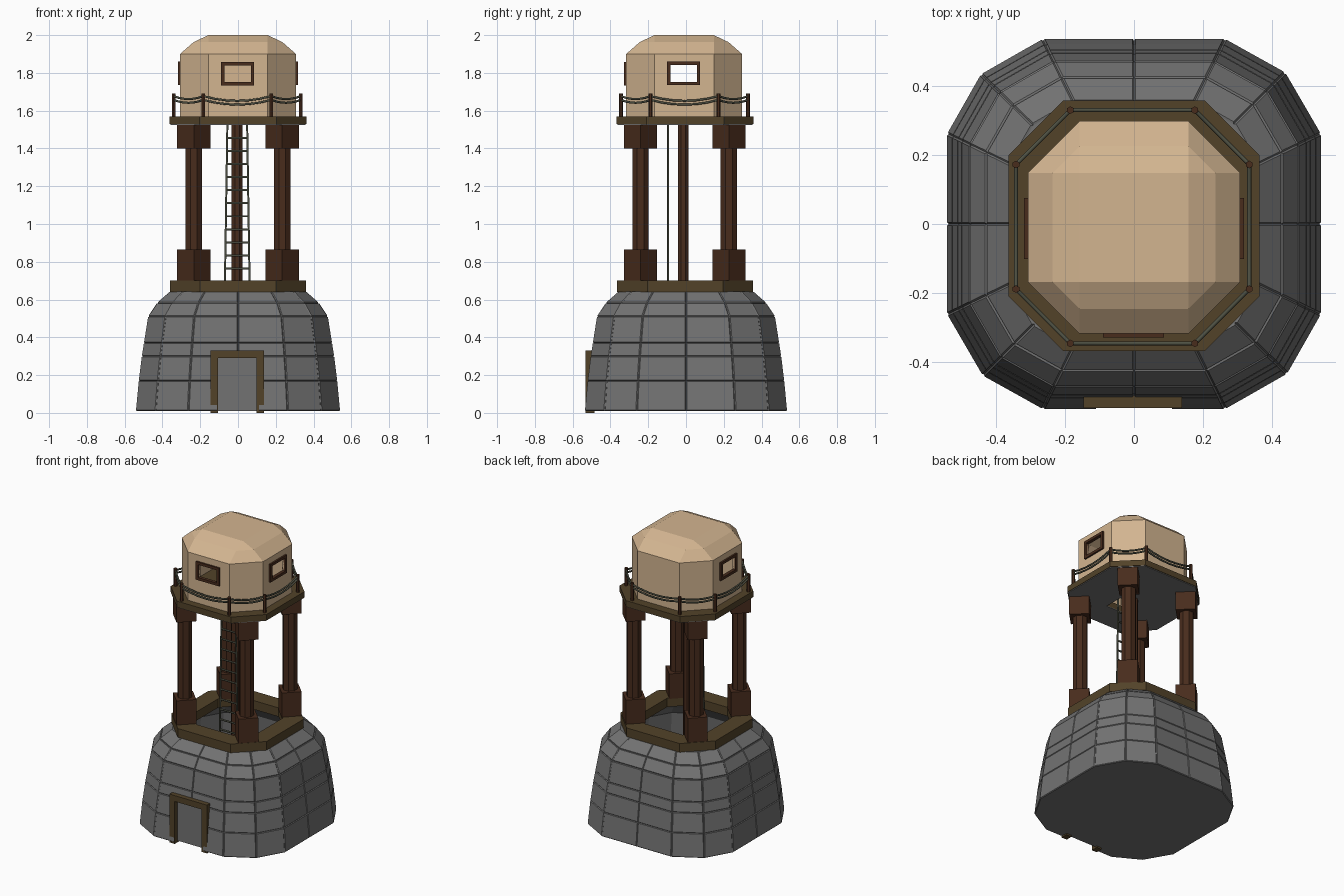
import bpy, bmesh
from math import pi
from mathutils import Matrix, Vector

if "Cube" in bpy.data.objects:
    bpy.data.objects.remove(bpy.data.objects["Cube"])


def mat(name, rgb):
    m = bpy.data.materials.new(name)
    m.diffuse_color = (*rgb, 1)
    m.use_nodes = True
    m.node_tree.nodes["Principled BSDF"].inputs["Base Color"].default_value = m.diffuse_color
    return m


STONE = mat("stone", (0.17, 0.17, 0.17))
PLASTER = mat("plaster", (0.65, 0.46, 0.28))
DARK = mat("dark_wood", (0.065, 0.025, 0.012))
OLIVE = mat("olive_wood", (0.085, 0.055, 0.022))
ROPE = mat("rope", (0.075, 0.08, 0.055))


def finish(name, bm, m):
    bmesh.ops.recalc_face_normals(bm, faces=bm.faces)
    me = bpy.data.meshes.new(name)
    bm.to_mesh(me)
    bm.free()
    ob = bpy.data.objects.new(name, me)
    bpy.context.collection.objects.link(ob)
    if m:
        me.materials.append(m)
    return ob


def octo(a, c, z, oy=-0.005):
    """Square of half width a with corners cut back to c."""
    pts = [(a, -c), (a, c), (c, a), (-c, a), (-a, c), (-a, -c), (-c, -a), (c, -a)]
    return [Vector((x, y + oy, z)) for x, y in pts]


def loft(rings, cap0=True, cap1=True, closed=False):
    bm = bmesh.new()
    vs = [[bm.verts.new(p) for p in r] for r in rings]
    n = len(vs[0])
    for a, b in zip(vs, vs[1:] + (vs[:1] if closed else [])):
        for i in range(n):
            j = (i + 1) % n
            bm.faces.new((a[i], a[j], b[j], b[i]))
    if cap0 and not closed:
        bm.faces.new(vs[0])
    if cap1 and not closed:
        bm.faces.new(vs[-1])
    bmesh.ops.remove_doubles(bm, verts=bm.verts, dist=1e-5)
    return bm


def box(name, x0, x1, y0, y1, z0, z1, m=None):
    bm = bmesh.new()
    bmesh.ops.create_cube(bm, size=1)
    bmesh.ops.scale(bm, vec=(x1 - x0, y1 - y0, z1 - z0), verts=bm.verts)
    bmesh.ops.translate(bm, vec=((x0 + x1) / 2, (y0 + y1) / 2, (z0 + z1) / 2), verts=bm.verts)
    return finish(name, bm, m)


def prism(name, x, y, z0, z1, r, sides, m, turn=0.0):
    bm = bmesh.new()
    bmesh.ops.create_cone(bm, cap_ends=True, segments=sides, radius1=r, radius2=r, depth=z1 - z0,
                          matrix=Matrix.Translation((x, y, (z0 + z1) / 2)) @ Matrix.Rotation(turn, 4, 'Z'))
    return finish(name, bm, m)


def wires(name, paths, r, m):
    cu = bpy.data.curves.new(name, 'CURVE')
    cu.dimensions = '3D'
    cu.bevel_depth = r
    cu.bevel_resolution = 1
    cu.use_fill_caps = True
    for pts in paths:
        s = cu.splines.new('POLY')
        s.points.add(len(pts) - 1)
        for p, q in zip(s.points, pts):
            p.co = (*q, 1)
    cu.materials.append(m)
    bpy.context.collection.objects.link(bpy.data.objects.new(name, cu))


def cut(ob, cutters, thickness=0):
    """Optional shell thickness, then carve the cutters out and drop them."""
    if thickness:
        s = ob.modifiers.new("shell", 'SOLIDIFY')
        s.thickness, s.offset = thickness, -1
    for c in cutters:
        b = ob.modifiers.new("cut", 'BOOLEAN')
        b.operation, b.object, b.solver = 'DIFFERENCE', c, 'EXACT'
    dg = bpy.context.evaluated_depsgraph_get()
    me = bpy.data.meshes.new_from_object(ob.evaluated_get(dg))
    ob.modifiers.clear()
    ob.data = me
    for c in cutters:
        bpy.data.objects.remove(c)


# stone base: hollow, sixteen columns of raised blocks, door recess
quarter = [(1, 0), (1, 0.49), (0.81, 0.82), (0.49, 1)]
outline = quarter + [(-y, x) for x, y in quarter]
outline += [(-x, -y) for x, y in outline]
profile = [(0.01, 0.53), (0.17, 0.515), (0.30, 0.499), (0.37, 0.488), (0.51, 0.466), (0.58, 0.42), (0.64, 0.352)]
inner = [(0.64, 0.27), (0.56, 0.37), (0.50, 0.42), (0.05, 0.46)]
bm = loft([[Vector((x * r * 1.01, y * r, z)) for x, y in outline] for z, r in profile + inner])
bm.normal_update()
bmesh.ops.recalc_face_normals(bm, faces=bm.faces)
bm.faces.ensure_lookup_table()
blocks = list(bm.faces)[:16 * (len(profile) - 1)]
bmesh.ops.inset_individual(bm, faces=blocks, thickness=0.004, depth=0.005, use_even_offset=True)
base = finish("stone_base", bm, STONE)
cut(base, [box("door_cutter", -0.11, 0.11, -0.7, -0.50, -0.05, 0.30)])

# door frame
for s, side in ((-1, "left"), (1, "right")):
    cx = s * 0.122 - 0.004
    box(f"door_post_{side}", cx - 0.02, cx + 0.02, -0.532, -0.485, 0, 0.30, OLIVE)
box("door_lintel", -0.146, 0.138, -0.532, -0.485, 0.29, 0.33, OLIVE)

# wooden ring on top of the base
finish("base_ring", loft([octo(0.36, 0.20, 0.64), octo(0.36, 0.20, 0.70),
                          octo(0.245, 0.14, 0.70), octo(0.245, 0.14, 0.64)], closed=True), OLIVE)

# four legs with a block at each end
for sx in (-1, 1):
    for sy in (-1, 1):
        x, y = sx * 0.234, sy * 0.234 - 0.007
        tag = ("right" if sx > 0 else "left") + ("_back" if sy > 0 else "_front")
        prism(f"leg_{tag}", x, y, 0.80, 1.45, 0.047, 8, DARK, pi / 8)
        prism(f"foot_block_{tag}", x, y, 0.695, 0.865, 0.088, 4, DARK)
        prism(f"top_block_{tag}", x, y, 1.40, 1.53, 0.088, 4, DARK)

# centre pole and ladder
prism("centre_pole", -0.005, -0.015, 0.05, 1.55, 0.031, 8, DARK, pi / 8)
half = lambda z: 0.052 + (1.55 - z) * 0.0155
paths = [[(s * half(z) - 0.004, -0.095, z) for z in (0.05, 1.56)] for s in (-1, 1)]
paths += [[(s * half(z) - 0.004, -0.095, z) for s in (-1, 1)]
          for z in (1.455 - 0.069 * i for i in range(20))]
wires("ladder", paths, 0.006, ROPE)

# platform with a hatch
deck = finish("platform", loft([octo(0.362, 0.205, 1.53), octo(0.362, 0.205, 1.57)]), OLIVE)
under = finish("platform_underside", loft([octo(0.358, 0.203, 1.525), octo(0.358, 0.203, 1.531)]), STONE)
for ob in (deck, under):
    cut(ob, [box("hatch_cutter", -0.075, 0.07, -0.18, -0.05, 1.4, 1.7)])

# hollow cabin with faceted roof and three windows
cab = finish("cabin", loft([octo(0.307, 0.157, 1.57, -0.01), octo(0.307, 0.157, 1.90, -0.01),
                            octo(0.235, 0.157, 1.963, -0.01), octo(0.157, 0.157, 2.0, -0.01)],
                           cap0=False), PLASTER)
cut(cab, [box("front_cutter", -0.072, 0.068, -0.5, -0.15, 1.75, 1.84),
          box("side_cutter", -0.5, 0.5, -0.083, 0.057, 1.752, 1.842)], 0.015)


# window frames: closed rectangular loops placed on each wall
def frame(name, place):
    rings = []
    for w, h, d in ((0.088, 0.062, 0), (0.088, 0.062, 0.022), (0.070, 0.044, 0.022), (0.070, 0.044, 0)):
        rings.append([place(u * w, v * h, d) for u, v in ((-1, -1), (1, -1), (1, 1), (-1, 1))])
    finish(name, loft(rings, closed=True), DARK)


frame("front_window_frame", lambda u, v, d: Vector((u - 0.002, -0.306 - d, v + 1.795)))
frame("right_window_frame", lambda u, v, d: Vector((0.296 + d, u - 0.013, v + 1.797)))
frame("left_window_frame", lambda u, v, d: Vector((-0.296 - d, u - 0.013, v + 1.797)))

# railing posts with two sagging ropes
corners = octo(0.337, 0.18, 0, -0.008)
for i, p in enumerate(corners):
    prism(f"rail_post_{i + 1}", p.x - 0.004, p.y, 1.57, 1.69, 0.011, 6, DARK)
ropes = []
for i, p in enumerate(corners):
    q = corners[(i + 1) % 8]
    for z in (1.677, 1.657):
        line = []
        for k in range(7):
            t = k / 6
            c = p.lerp(q, t)
            line.append((c.x - 0.004, c.y, z - 0.025 * 4 * t * (1 - t) * (q - p).length / 0.36))
        ropes.append(line)
wires("rail_ropes", ropes, 0.006, ROPE)
